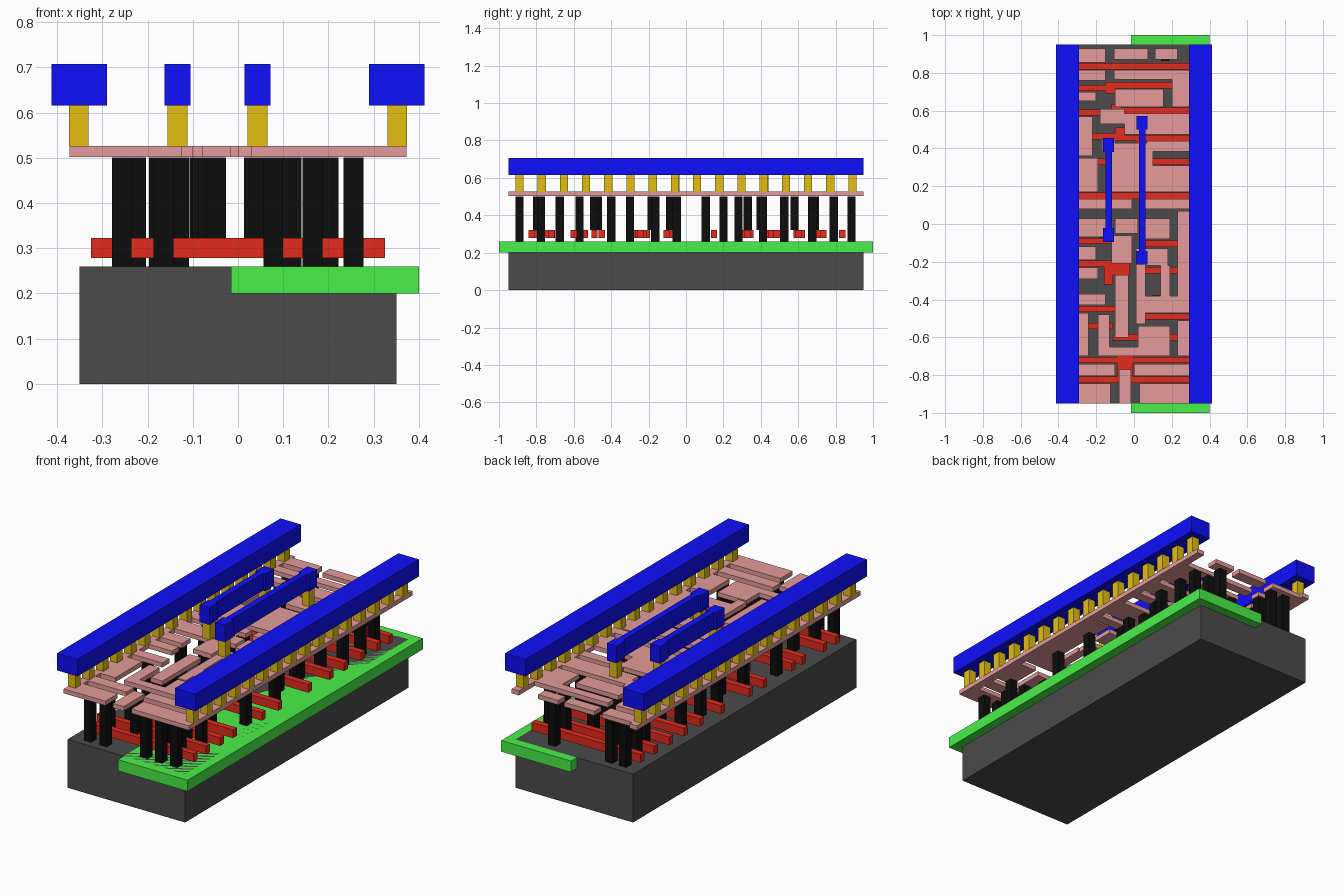
import bpy, bmesh
from mathutils import Matrix, Vector


def part(name, boxes, color):
    """One object made of boxes given as (x0, x1, y0, y1, z0, z1)."""
    bm = bmesh.new()
    for x0, x1, y0, y1, z0, z1 in boxes:
        m = Matrix.Translation(Vector(((x0 + x1) / 2, (y0 + y1) / 2, (z0 + z1) / 2)))
        bmesh.ops.create_cube(bm, size=1, matrix=m @ Matrix.Diagonal((x1 - x0, y1 - y0, z1 - z0, 1)))
    me = bpy.data.meshes.new(name)
    bm.to_mesh(me)
    bm.free()
    mat = bpy.data.materials.new(name + "_color")
    mat.diffuse_color = (*color, 1)
    me.materials.append(mat)
    ob = bpy.data.objects.new(name, me)
    bpy.context.collection.objects.link(ob)
    return ob


def post(x, y, z0, z1, s=0.044):
    return (x - s / 2, x + s / 2, y - s / 2, y + s / 2, z0, z1)


RED, PINK, BLUE = (0.77, 0.024, 0.0125), (0.77, 0.33, 0.32), (0.0045, 0.0045, 0.966)

# Substrate block and the well plate sunk flush into its top
part("substrate", [(-0.35, 0.35, -0.95, 0.95, 0, 0.26)], (0.07, 0.07, 0.07))
part("well", [(-0.015, 0.4, -1, 1, 0.2, 0.26)], (0.066, 0.87, 0.066))

# Gate bars: x0, x1, centre y
gates = [
    (-0.325, -0.19, 0.835), (-0.19, 0.325, 0.835),
    (-0.325, -0.15, 0.72), (-0.15, 0.325, 0.735),
    (-0.325, -0.1, 0.59), (-0.1, 0.325, 0.6),
    (-0.325, -0.05, 0.465), (-0.05, 0.325, 0.455),
    (-0.325, -0.12, 0.33), (0.06, 0.325, 0.33),
    (-0.325, 0.325, 0.15),
    (-0.325, -0.05, -0.09), (0.04, 0.325, -0.105),
    (-0.325, -0.1, -0.21), (0.03, 0.325, -0.245),
    (-0.325, -0.05, -0.45), (0.05, 0.325, -0.49),
    (-0.325, -0.11, -0.54), (-0.11, 0.325, -0.6),
    (-0.325, 0.325, -0.72), (-0.325, 0.325, -0.825),
]
bars = [(a, b, y - 0.0165, y + 0.0165, 0.278, 0.322) for a, b, y in gates]
# Wider landing pads on the gates
pads = [(-0.09, -0.005, -0.81, -0.70), (-0.16, -0.02, -0.27, -0.21), (-0.16, -0.11, -0.32, -0.21),
        (-0.15, -0.10, 0.69, 0.75), (-0.10, -0.05, 0.44, 0.51), (-0.12, -0.07, 0.575, 0.635),
        (0.01, 0.06, 0.40, 0.46), (0.02, 0.07, 0.30, 0.36)]
part("gates", bars + [(*p, 0.278, 0.322) for p in pads], RED)

# Tall contact posts: row y -> x positions
rows = {
    -0.89: (-0.257, -0.165, 0.078, 0.165, 0.255), -0.775: (-0.225, 0.118, 0.2),
    -0.675: (-0.165, 0.165, 0.255), -0.57: (0.118,), -0.40: (-0.257, 0.118),
    -0.30: (0.255,), -0.165: (-0.225, 0.118), -0.05: (-0.165, 0.078, 0.255),
    0.106: (-0.257, -0.13, 0.165), 0.2: (-0.225, 0.2), 0.28: (0.165,),
    0.412: (-0.257, -0.135, 0.2), 0.525: (0.118, 0.255), 0.675: (-0.225, 0.078, 0.255),
    0.79: (-0.257, -0.175, 0.165, 0.255), 0.885: (-0.257, -0.175, 0.165),
}
posts = [post(x, y, 0.26, 0.5) for y, xs in rows.items() for x in xs]
gate_posts = [(-0.048, -0.795), (-0.065, -0.57), (-0.065, -0.47), (0.035, -0.49), (-0.05, -0.185),
              (-0.08, -0.085), (0.035, 0.4), (0.042, 0.33), (-0.085, 0.58), (-0.065, 0.69)]
part("contacts", posts + [post(x, y, 0.322, 0.5) for x, y in gate_posts], (0.004, 0.004, 0.004))

# Lower wiring layer: fingers joined to the left and right rails, and centre links
left = [(-0.15, 0.855, 0.93), (-0.15, 0.76, 0.815), (-0.2, 0.65, 0.70), (-0.22, 0.36, 0.57),
        (-0.19, 0.17, 0.35), (-0.01, 0.08, 0.133), (-0.13, -0.07, 0.03), (-0.2, -0.19, -0.12),
        (-0.19, -0.29, -0.23), (-0.15, -0.43, -0.37), (-0.24, -0.70, -0.47),
        (-0.1, -0.805, -0.74), (-0.125, -0.95, -0.845)]
right = [(-0.105, 0.765, 0.815), (0.2, 0.62, 0.815), (-0.05, 0.475, 0.585), (0.07, 0.385, 0.44),
         (0.1, 0.17, 0.31), (0.03, 0.08, 0.133), (0.23, -0.47, 0.07), (0.06, -0.47, -0.38),
         (0.23, -0.70, -0.51), (0.0, -0.805, -0.74), (0.03, -0.95, -0.845)]
middle = [(-0.105, 0.075, 0.87, 0.93), (0.11, 0.23, 0.87, 0.93), (-0.1, 0.155, 0.62, 0.715),
          (-0.18, -0.05, 0.53, 0.61), (-0.17, -0.1, 0.38, 0.455), (-0.13, 0.1, 0.17, 0.43),
          (-0.1, 0.02, -0.05, 0.03), (0.04, 0.19, -0.08, 0.03), (-0.12, -0.01, -0.21, -0.06),
          (0.01, 0.18, -0.22, -0.13), (-0.1, -0.03, -0.60, -0.27), (0.01, 0.06, -0.53, -0.22),
          (-0.19, -0.13, -0.70, -0.48), (-0.19, 0.19, -0.70, -0.65), (0.02, 0.19, -0.65, -0.54),
          (-0.08, -0.015, -0.95, -0.77), (0.14, 0.19, -0.38, -0.22)]
wiring = [(-0.373, -0.33, -0.95, 0.95), (0.33, 0.373, -0.95, 0.95)]
wiring += [(-0.33, x, a, b) for x, a, b in left] + [(x, 0.33, a, b) for x, a, b in right] + middle
part("lower_wiring", [(*w, 0.502, 0.526) for w in wiring], PINK)

# Upper links: x, low pad y, high pad y
links = [(-0.134, -0.058, 0.418), (0.043, -0.178, 0.535)]

# Yellow plugs between the two wiring layers
plugs = [post(s * 0.352, -0.89 + i * 1.78 / 15, 0.526, 0.615) for s in (-1, 1) for i in range(16)]
plugs += [post(x, y, 0.526, 0.615) for x, lo, hi in links for y in (lo, hi)]
part("plugs", plugs, (0.77, 0.52, 0.005))

# Blue power rails and the two short links with square end pads
part("power_rails", [(-0.412, -0.29, -0.95, 0.95, 0.615, 0.707), (0.29, 0.412, -0.95, 0.95, 0.615, 0.707)], BLUE)
for i, (x, lo, hi) in enumerate(links):
    b = [(x - 0.017, x + 0.017, lo + 0.035, hi - 0.035, 0.615, 0.707)]
    b += [(x - 0.029, x + 0.029, y - 0.036, y + 0.036, 0.615, 0.707) for y in (lo, hi)]
    part(f"upper_link_{i + 1}", b, BLUE)
